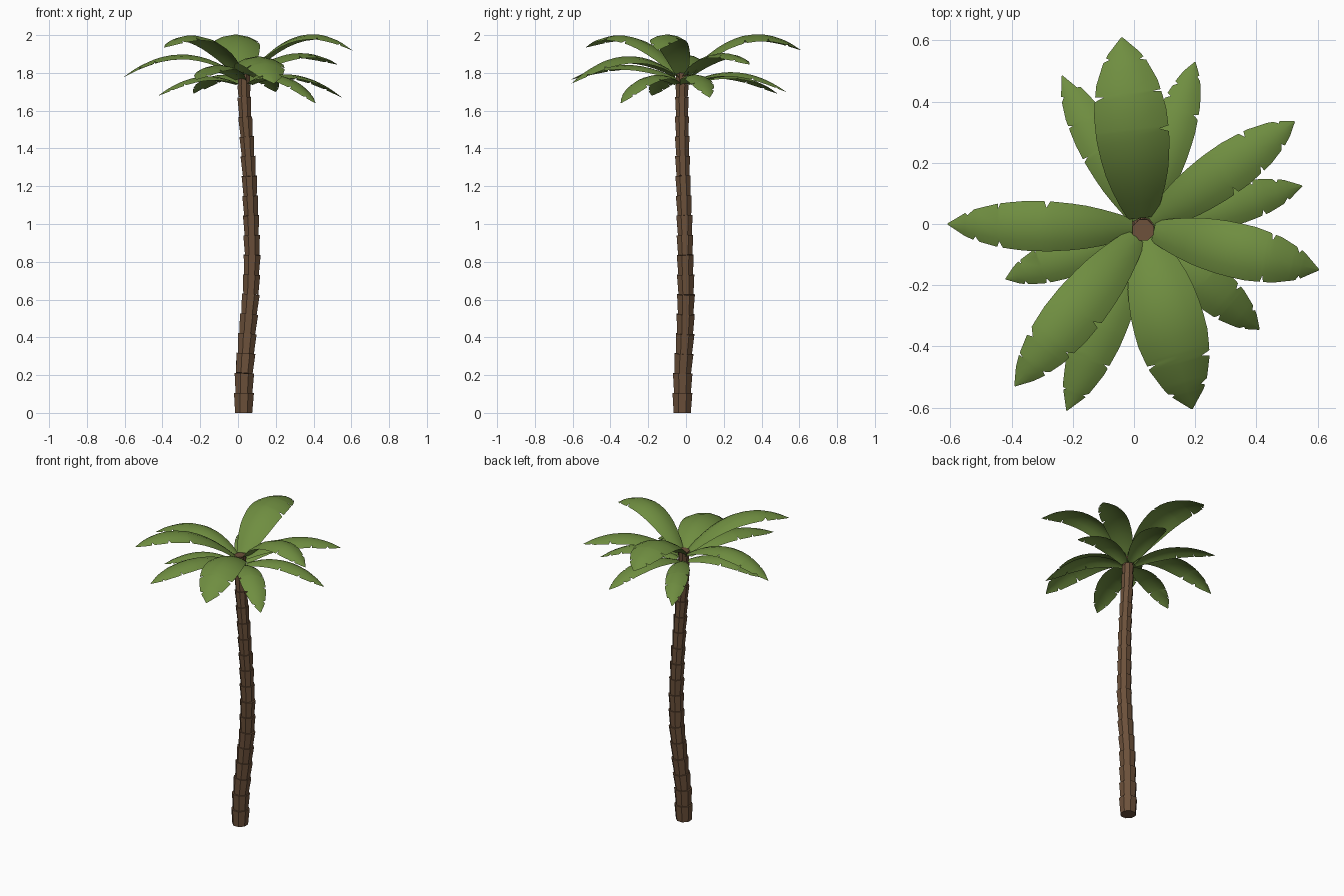
import bpy, bmesh, math, random
from mathutils import Vector

if "Cube" in bpy.data.objects:
    bpy.data.objects.remove(bpy.data.objects["Cube"])

random.seed(4)

def material(name, rgb):
    m = bpy.data.materials.new(name)
    m.diffuse_color = (*rgb, 1)
    m.use_nodes = True
    m.node_tree.nodes["Principled BSDF"].inputs["Base Color"].default_value = m.diffuse_color
    return m

BARK = material("bark brown", (0.150, 0.082, 0.043))
GREEN = material("leaf green", (0.160, 0.270, 0.052))

def finish(name, bm, mat, smooth):
    bmesh.ops.recalc_face_normals(bm, faces=bm.faces) if not smooth else None
    me = bpy.data.meshes.new(name)
    bm.to_mesh(me)
    bm.free()
    me.materials.append(mat)
    for p in me.polygons:
        p.use_smooth = smooth
    ob = bpy.data.objects.new(name, me)
    bpy.context.collection.objects.link(ob)

def interp(points, t):
    """Piecewise linear lookup; points are (t, value...)."""
    for a, b in zip(points, points[1:]):
        if t <= b[0]:
            f = (t - a[0]) / (b[0] - a[0])
            return [p + (q - p) * f for p, q in zip(a[1:], b[1:])]
    return list(points[-1][1:])

# Trunk: stacked eight-sided segments, each flaring upward, along a gentle bend
PATH = [(0, .03, -.02), (.2, .033, -.018), (.43, .05, -.004), (.63, .068, 0),
        (.84, .075, -.004), (1.04, .069, -.008), (1.25, .06, -.016),
        (1.45, .047, -.02), (1.62, .034, -.022), (1.81, .03, -.02)]

def centre(z):
    x, y = interp(PATH, z)
    return Vector((x, y, z))

levels = [i * 0.1045 for i in range(17)] + [1.735, 1.80]
bm = bmesh.new()
for z0, z1 in zip(levels, levels[1:]):
    r = 0.057 - 0.020 * z0 / 1.75
    axis = (centre(z1) - centre(z0)).normalized()
    if z0 == 0:
        axis = Vector((0, 0, 1))
    side = axis.cross(Vector((0, 1, 0))).normalized()
    other = axis.cross(side)
    rings = []
    for z, rad in ((z0, r * 0.86), (z1, r)):
        ring = []
        for k in range(8):
            a = math.tau * (k + 0.5) / 8
            ring.append(bm.verts.new(centre(z) + rad * (math.cos(a) * side + math.sin(a) * other)))
        rings.append(ring)
    for k in range(8):
        j = (k + 1) % 8
        bm.faces.new((rings[0][k], rings[0][j], rings[1][j], rings[1][k]))
    bm.faces.new(rings[0])
    bm.faces.new(rings[1])
finish("trunk", bm, BARK, False)

# Fronds: arched, pointed blades with torn notches along both edges
WIDTH = [(0, .38), (.12, .66), (.28, .9), (.45, 1), (.6, .99), (.75, .84),
         (.87, .58), (.95, .3), (1, .02)]
COLUMNS = (-1, -.6, 0, .6, 1)

def frond(name, tip, base_z, arch, half):
    hub = Vector((.03, -.015, base_z))
    tip = Vector(tip)
    out = Vector((tip.x - hub.x, tip.y - hub.y, 0)).normalized()
    start = hub + out * 0.035
    across = Vector((-out.y, out.x, 0))
    notches = {s: [c + random.uniform(-.04, .04) for c in (.5, .72, .88)][random.randint(0, 1):]
               for s in (-1, 1)}
    stations = {i / 12: 0 for i in range(13)}
    for s, ts in notches.items():
        for t in ts:
            stations = {k: v for k, v in stations.items() if abs(k - t) > .03 or v or k == 1}
            stations.update({t - .02: 0, t: s, t + .012: 0})
    bm = bmesh.new()
    rows = []
    for t in sorted(stations):
        w = half * interp(WIDTH, t)[0]
        p = start.lerp(tip, t)
        p.z += 4 * arch * t * (1 - t)
        row = []
        for u in COLUMNS:
            if abs(u) == 1 and stations[t] == u:
                u *= 0.74
            row.append(bm.verts.new(p + across * (w * u) - Vector((0, 0, .32 * w * u * u))))
        rows.append(row)
    for a, b in zip(rows, rows[1:]):
        for k in range(4):
            bm.faces.new((a[k], b[k], b[k + 1], a[k + 1])[::-1])
    finish(name, bm, GREEN, True)

# (tip, base height, arch, half width) for the upper, middle and lower tiers
FRONDS = [
    ((-.04, .61, 1.92), 1.80, .138, .12), ((-.39, -.53, 1.935), 1.80, .122, .09),
    ((.605, -.15, 1.92), 1.80, .138, .09),
    ((-.61, 0, 1.775), 1.79, .115, .082), ((.19, -.605, 1.745), 1.79, .12, .118),
    ((.525, .335, 1.845), 1.79, .085, .082), ((-.22, -.61, 1.765), 1.77, .075, .08),
    ((.55, .125, 1.67), 1.745, .08, .068), ((.41, -.345, 1.64), 1.745, .09, .075),
    ((.20, .53, 1.70), 1.745, .08, .07), ((-.235, .485, 1.69), 1.745, .07, .068),
    ((-.42, -.18, 1.68), 1.745, .065, .068)]
for i, f in enumerate(FRONDS):
    frond(f"frond_{i + 1}", *f)
